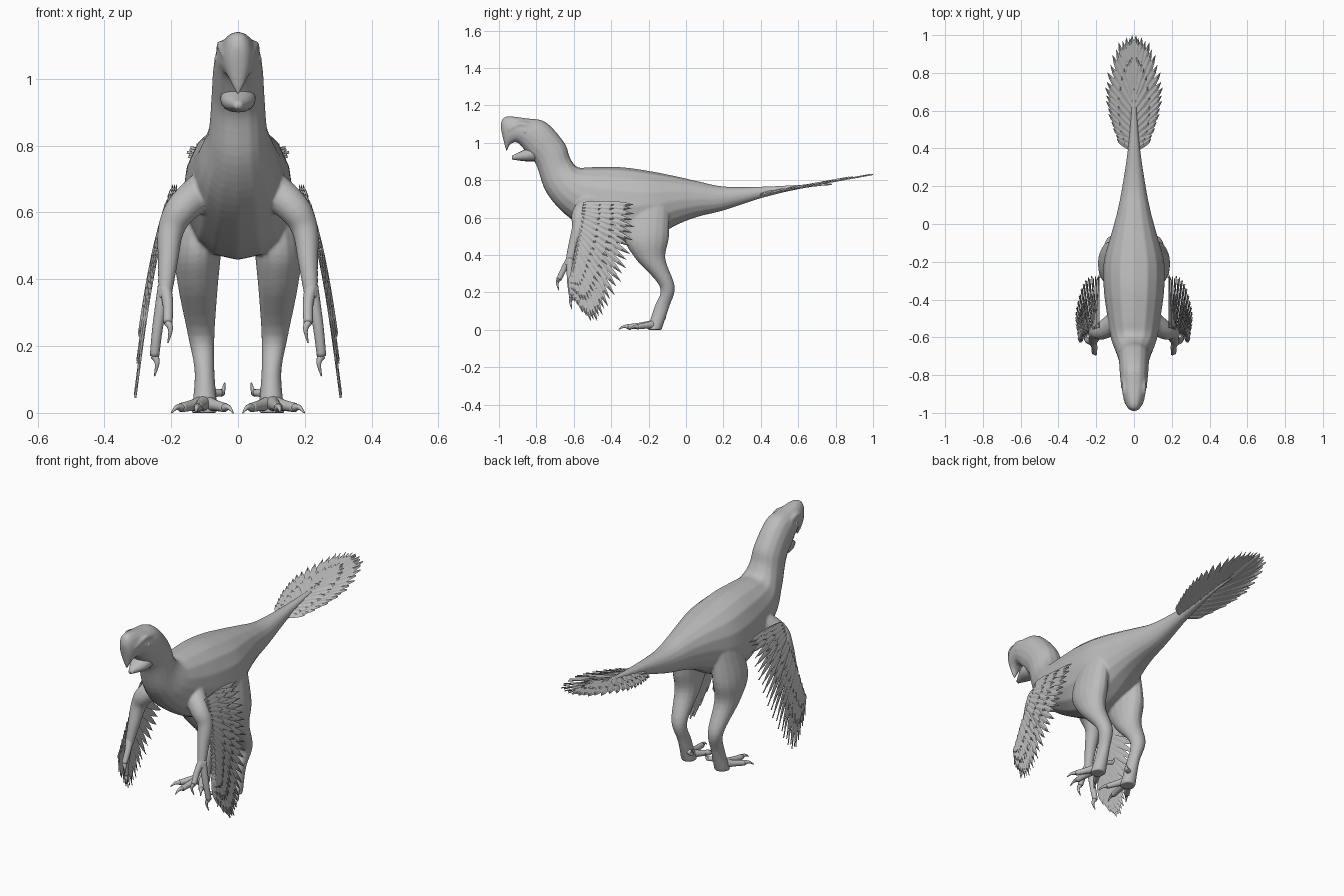
import bpy
import bmesh
import math
from mathutils import Vector

old = bpy.data.objects.get("Cube")
if old:
    bpy.data.objects.remove(old, do_unlink=True)

grey = bpy.data.materials.new("plain grey")
grey.use_nodes = True
colour = (0.5, 0.5, 0.5, 1)
grey.diffuse_color = colour
grey.node_tree.nodes["Principled BSDF"].inputs["Base Color"].default_value = colour

SIDES = 16
STEPS = 5


def finish(bm, name, smooth=True, mirror=False):
    bmesh.ops.recalc_face_normals(bm, faces=bm.faces)
    mesh = bpy.data.meshes.new(name)
    bm.to_mesh(mesh)
    bm.free()
    mesh.materials.append(grey)
    for face in mesh.polygons:
        face.use_smooth = smooth
    obj = bpy.data.objects.new(name, mesh)
    bpy.context.collection.objects.link(obj)
    if mirror:
        obj.modifiers.new("mirror", "MIRROR")
    return obj


def refine(rows):
    """Smooth curve through rows of any number of values."""
    rows = [Vector(row) for row in rows]
    padded = [rows[0]] + rows + [rows[-1]]
    result = []
    for a, b, c, d in zip(padded, padded[1:], padded[2:], padded[3:]):
        for k in range(STEPS):
            t = k / STEPS
            slope_in, slope_out = (c - a) / 2, (d - b) / 2
            blend = t * t * (3 - 2 * t)
            result.append(b.lerp(c, blend) + slope_in * t * (1 - t) ** 2
                          - slope_out * t * t * (1 - t))
    return result + [rows[-1]]


def ring(centre, u, v, square=1):
    points = []
    for i in range(SIDES):
        angle = math.tau * i / SIDES
        c, s = math.cos(angle), math.sin(angle)
        points.append(centre + u * c + v * math.copysign(abs(s) ** square, s))
    return points


def loft(bm, rings):
    rows = [[bm.verts.new(p) for p in points] for points in rings]
    count = len(rows[0])
    for a, b in zip(rows, rows[1:]):
        for i in range(count):
            j = (i + 1) % count
            bm.faces.new((a[i], a[j], b[j], b[i]))
    bm.faces.new(rows[0])
    bm.faces.new(reversed(rows[-1]))


def profile_loft(bm, rows):
    """Rows hold the upper point, the lower point and the half width."""
    rings = []
    for top_y, top_z, low_y, low_z, width in refine(rows):
        top, low = Vector((0, top_y, top_z)), Vector((0, low_y, low_z))
        rings.append(ring((top + low) / 2, (top - low) / 2, Vector((width, 0, 0)), 0.85))
    loft(bm, rings)


def tube(bm, path, side=1):
    """Path rows hold x, y, z and radius."""
    path = refine(path)
    points = [Vector((x * side, y, z)) for x, y, z, radius in path]
    last = len(points) - 1
    rings = []
    for i, p in enumerate(points):
        forward = (points[min(i + 1, last)] - points[max(i - 1, 0)]).normalized()
        across = forward.cross(Vector((0.3, 0.9, 0.3))).normalized()
        radius = path[i][-1]
        rings.append(ring(p, across * radius, forward.cross(across) * radius))
    loft(bm, rings)


def claw(bm, root, forward, bend):
    root, forward, bend = Vector(root), Vector(forward), Vector(bend)
    path = []
    for t in (0, 0.3, 0.6, 1):
        path.append((*(root + forward * t + bend * t * t), 0.012 - 0.01 * t))
    tube(bm, path)


# Body: tail, trunk, neck and skull in one run, then legs and arms, fused
trunk = []
for t in (1, 0.8, 0.5, 0.2, 0):
    y = 0.06 + 0.72 * t
    top = 0.745 + 0.04 * t + 0.05 * (1 - t) ** 6
    taper = (1 - t) ** 2
    trunk.append((y, top, y, top - 0.012 - 0.18 * taper, 0.01 + 0.08 * taper))
for y, top, low, width in (
        (-0.05, 0.82, 0.56, 0.12), (-0.2, 0.85, 0.48, 0.16),
        (-0.35, 0.87, 0.46, 0.16), (-0.5, 0.87, 0.52, 0.14)):
    trunk.append((y, top, y, low, width))
trunk += [
    (-0.58, 0.87, -0.65, 0.62, 0.12), (-0.62, 0.92, -0.75, 0.74, 0.09),
    (-0.65, 1, -0.8, 0.88, 0.08), (-0.75, 1.11, -0.84, 0.93, 0.075),
    (-0.85, 1.13, -0.9, 1, 0.065), (-0.96, 1.14, -0.94, 0.99, 0.045),
    (-0.99, 1.1, -0.95, 0.97, 0.03), (-0.98, 1.03, -0.96, 0.95, 0.01)]
leg = [
    (0.1, -0.19, 0.68, 0.05, 0.1), (0.12, -0.21, 0.5, 0.07, 0.12),
    (0.12, -0.19, 0.38, 0.06, 0.08), (0.11, -0.1, 0.23, 0.04, 0.04),
    (0.1, -0.13, 0.12, 0.03, 0.04), (0.1, -0.17, 0, 0.04, 0.04)]
arm = [
    (0.06, -0.49, 0.7, 0.06), (0.16, -0.56, 0.62, 0.05), (0.2, -0.57, 0.55, 0.04),
    (0.21, -0.6, 0.45, 0.03), (0.22, -0.63, 0.34, 0.02)]
brow = [(0.04, -0.95, 1.07, 0.01), (0.05, -0.87, 1.1, 0.015), (0.05, -0.77, 1.06, 0.01)]
bm = bmesh.new()
profile_loft(bm, trunk)
for side in (1, -1):
    loft(bm, [ring(Vector((x * side, y, z)), Vector((wide, 0, 0)), Vector((0, deep, 0)))
              for x, y, z, wide, deep in refine(leg)])
    tube(bm, arm, side)
    tube(bm, brow, side)
body = finish(bm, "body")
fuse = body.modifiers.new("fuse", "REMESH")
fuse.mode = "VOXEL"
fuse.voxel_size = 0.006
fuse.use_smooth_shade = True
relax = body.modifiers.new("relax", "SMOOTH")
relax.iterations = 6

# Lower jaw, open below the hooked upper beak
bm = bmesh.new()
profile_loft(bm, [(-0.78, 1, -0.78, 0.9, 0.05), (-0.85, 0.97, -0.85, 0.9, 0.05),
                  (-0.93, 0.93, -0.93, 0.91, 0.01)])
finish(bm, "lower_jaw")

# Eyes
bm = bmesh.new()
bmesh.ops.create_uvsphere(bm, u_segments=SIDES, v_segments=SIDES, radius=0.017)
bmesh.ops.translate(bm, verts=bm.verts, vec=(0.053, -0.86, 1.06))
finish(bm, "eyes", mirror=True)

# Two fingers with hooked claws
bm = bmesh.new()
wrist = (0.22, -0.62, 0.38, 0.02)
for middle, tip in (((0.21, -0.65, 0.33), (0.21, -0.68, 0.27)),
                    ((0.24, -0.62, 0.26), (0.25, -0.61, 0.17))):
    tube(bm, [wrist, (*middle, 0.016), (*tip, 0.014)])
    claw(bm, tip, (-0.03, -0.03, -0.03), (0.03, 0.03, -0.03))
finish(bm, "fingers", mirror=True)

# Toes: three in front and a raised one behind, each with a claw
bm = bmesh.new()
ankle = Vector((0.1, -0.16, 0.03))
up = Vector((0, 0, 0.02))
for x, y in ((0.04, -0.26), (0.12, -0.31), (0.17, -0.26)):
    tip = Vector((x, y, 0.016))
    tube(bm, [(*ankle, 0.026), (*ankle.lerp(tip, 0.5), 0.017), (*tip, 0.014)])
    claw(bm, tip, (tip - ankle).normalized() * 0.05 + up, up * -1.5)
tube(bm, [(0.09, -0.14, 0.06, 0.016), (0.05, -0.12, 0.06, 0.01)])
claw(bm, (0.05, -0.12, 0.06), (-0.01, 0.01, -0.01), up * 2)
finish(bm, "toes", mirror=True)


def along(points, t):
    place = t * (len(points) - 1)
    i = min(int(place), len(points) - 2)
    return points[i].lerp(points[i + 1], place - i)


def feather(bm, root, tip, sheet, lift):
    """A thin pointed blade with a raised shaft, laid on a curved sheet."""
    run = tip - root
    across = Vector((-run.y, run.x)).normalized() * 0.017
    rows = []
    for k in range(STEPS + 2):
        t = k / (STEPS + 1)
        p = root + run * t
        edge = across * (0.03 + (1 - t ** 6) * min(1, 0.5 + 2 * t))
        rows.append([sheet(p + edge, lift + 0.003), sheet(p, lift + 0.004),
                     sheet(p - edge, lift - 0.003), sheet(p, lift - 0.002)])
    loft(bm, rows)


def on_wing(p, lift):
    return Vector((0.313 - 0.13 * p.y - 0.2 * p.y ** 4 + lift, p.x, p.y))


def on_tail(p, lift):
    return Vector((p.x, p.y, 0.65 + 0.18 * p.y + lift))


def fan(name, roots, tips, layers, sheet):
    bm = bmesh.new()
    roots, tips = refine(roots), refine(tips)
    for layer, (count, reach) in enumerate(layers):
        for i in range(count):
            t = i / (count - 1)
            odd = i % 2
            root = along(roots, t)
            tip = root.lerp(along(tips, t), reach * (1 - 0.04 * odd))
            feather(bm, root, tip, sheet, 0.006 * layer + 0.002 * odd)
    finish(bm, name, smooth=False, mirror=True)


# Wings: long flight feathers under two rows of shorter ones
fan("wing_feathers", [(-0.55, 0.67), (-0.61, 0.29)],
    [(-0.28, 0.67), (-0.28, 0.5), (-0.33, 0.3), (-0.42, 0.12), (-0.5, 0.04), (-0.61, 0.17)],
    [(28, 1), (24, 0.66), (20, 0.38)], on_wing)

# Tail fan
fan("tail_feathers", [(0.01, 0.4), (0.01, 0.76)],
    [(0.09, 0.45), (0.14, 0.6), (0.15, 0.76), (0.09, 0.95), (0.01, 1)],
    [(19, 1), (13, 0.55)], on_tail)
